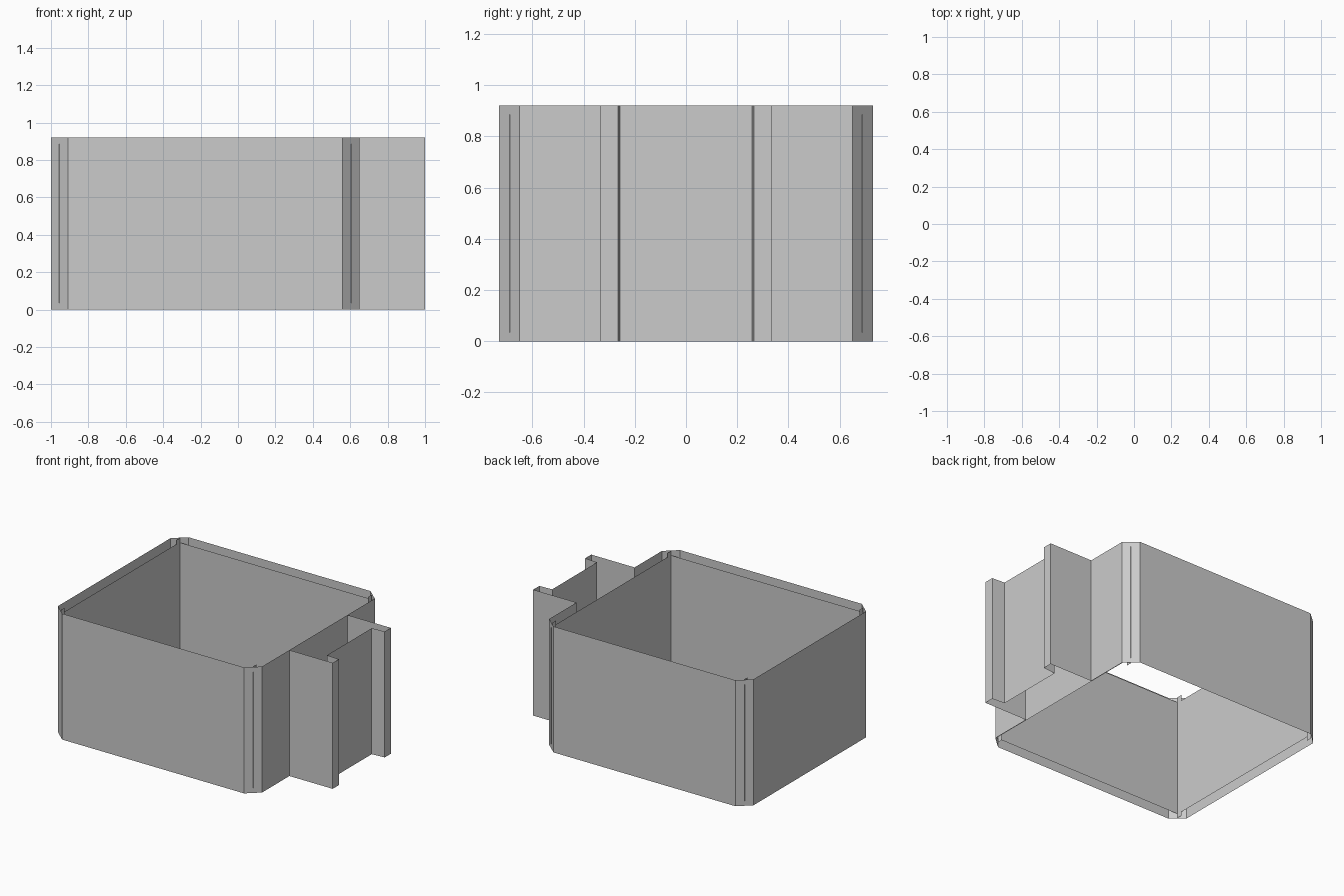
import bpy

if "Cube" in bpy.data.objects:
    bpy.data.objects.remove(bpy.data.objects["Cube"])

H = 0.92       # full height
GAP = 0.035    # inner liner stops short at top and bottom


def wall(name, pts, z0, z1, closed=True):
    """Open-ended vertical sheet that follows a plan outline."""
    n = len(pts)
    verts = [(x, y, z0) for x, y in pts] + [(x, y, z1) for x, y in pts]
    faces = [(i, (i + 1) % n, n + (i + 1) % n, n + i)
             for i in range(n if closed else n - 1)]
    mesh = bpy.data.meshes.new(name)
    mesh.from_pydata(verts, [], faces)
    ob = bpy.data.objects.new(name, mesh)
    bpy.context.collection.objects.link(ob)
    return ob


# outer shell: chamfered box with a grooved mounting rail on the right,
# given as the +y half and mirrored
half = [(1.0, 0.335), (0.65, 0.335), (0.65, 0.65), (0.56, 0.73),
        (-0.91, 0.73), (-1.0, 0.65)]
half = [(0.90, 0.258), (1.0, 0.265)] + half
outline = half + [(x, -y) for x, y in reversed(half)]
wall("outer_shell", outline, 0, H)

# inner liner: plain rectangle whose corners meet the chamfers
wall("inner_liner", [(-0.957, -0.69), (0.607, -0.69),
                     (0.607, 0.69), (-0.957, 0.69)], GAP, H - GAP)

# thin full-height strips in the four corners
for label, x in (("left", -0.95), ("right", 0.60)):
    for side, s in (("front", -1), ("back", 1)):
        wall(f"corner_strip_{side}_{label}",
             [(x, s * 0.645), (x, s * 0.685)], 0, H, closed=False)

# narrow label strip on the inside of the back wall
wall("back_inner_strip", [(-0.63, 0.685), (0.07, 0.685)], 0.43, 0.49, closed=False)
